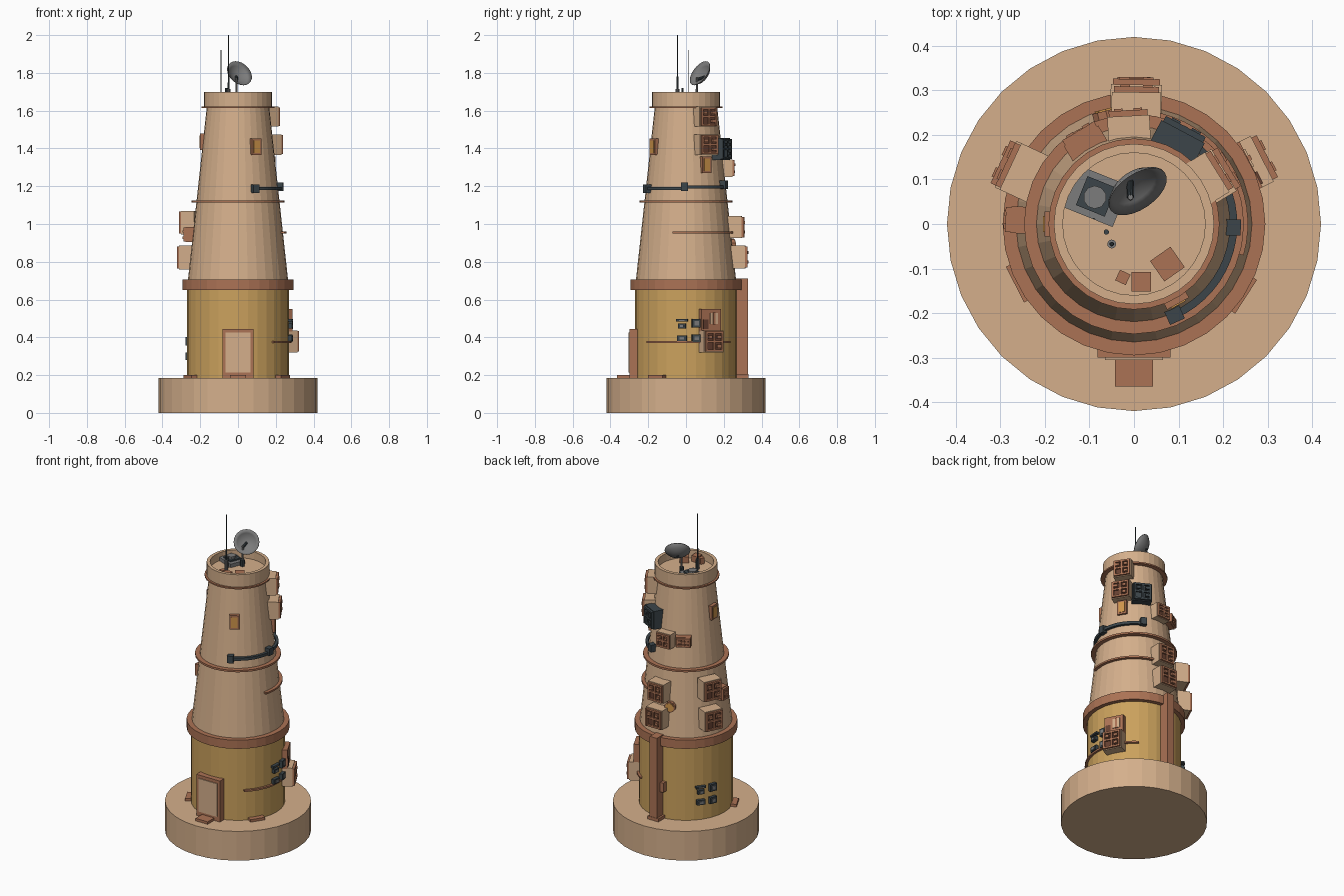
import bpy, bmesh
from math import radians, cos, sin
from mathutils import Matrix, Vector

cube = bpy.data.objects.get("Cube")
if cube:
    bpy.data.objects.remove(cube, do_unlink=True)


def material(name, rgb):
    m = bpy.data.materials.new(name)
    m.use_nodes = True
    m.diffuse_color = (*rgb, 1)
    m.node_tree.nodes["Principled BSDF"].inputs["Base Color"].default_value = (*rgb, 1)
    return m


TAN = material("sand plaster", (0.66, 0.43, 0.26))
BROWN = material("clay brown", (0.41, 0.17, 0.09))
GOLD = material("ochre", (0.60, 0.36, 0.11))
DEEP = material("dark brown", (0.13, 0.05, 0.03))
DARK = material("charcoal", (0.045, 0.06, 0.068))
GREY = material("steel grey", (0.20, 0.20, 0.20))
AMBER = material("amber glass", (0.62, 0.30, 0.07))


def finish(name, bm, mats, smooth=False):
    bmesh.ops.recalc_face_normals(bm, faces=bm.faces)
    for f in bm.faces:
        f.smooth = smooth
    me = bpy.data.meshes.new(name)
    bm.to_mesh(me)
    bm.free()
    for m in mats:
        me.materials.append(m)
    ob = bpy.data.objects.new(name, me)
    bpy.context.collection.objects.link(ob)
    return ob


def lathe(name, profile, mat, a0=0, a1=360, steps=32, closed=False, smooth=False):
    """Turn an (r, z) profile about z, fully or over an arc."""
    bm = bmesh.new()
    a = radians(a0)
    vs = [bm.verts.new((r * cos(a), r * sin(a), z)) for r, z in profile]
    es = [bm.edges.new(p) for p in zip(vs, vs[1:])]
    if closed:
        es.append(bm.edges.new((vs[-1], vs[0])))
    bmesh.ops.spin(bm, geom=vs + es, cent=(0, 0, 0), axis=(0, 0, 1),
                   angle=radians(a1 - a0), steps=steps)
    bmesh.ops.remove_doubles(bm, verts=bm.verts, dist=1e-5)
    bmesh.ops.holes_fill(bm, edges=[e for e in bm.edges if e.is_boundary])
    return finish(name, bm, [mat], smooth)


def band(name, r0, r1, z0, z1, mat, a0=0, a1=360, steps=32):
    return lathe(name, [(r0, z0), (r1, z0), (r1, z1), (r0, z1)], mat, a0, a1, steps, True)


def blocks(name, items, angle=0, origin=(0, 0, 0)):
    """Join boxes (material, centre, size); local x points outward at the angle."""
    bm = bmesh.new()
    mats = []
    place = Matrix.Translation(origin) @ Matrix.Rotation(radians(angle), 4, 'Z')
    for mat, c, s in items:
        if mat not in mats:
            mats.append(mat)
        old = set(bm.faces)
        bmesh.ops.create_cube(bm, size=1, matrix=place @ Matrix.Translation(c) @ Matrix.Diagonal((*s, 1)))
        for f in set(bm.faces) - old:
            f.material_index = mats.index(mat)
    return finish(name, bm, mats)


def rod(name, p0, p1, radius, mat, r2=None):
    bm = bmesh.new()
    p0, p1 = Vector(p0), Vector(p1)
    d = p1 - p0
    m = Matrix.Translation((p0 + p1) / 2) @ d.to_track_quat('Z', 'Y').to_matrix().to_4x4()
    bmesh.ops.create_cone(bm, cap_ends=True, segments=10, radius1=radius,
                          radius2=radius if r2 is None else r2, depth=d.length, matrix=m)
    return finish(name, bm, [mat])


def wall(z):
    return 0.265 - 0.109 * (z - 0.705)


# Tower body
lathe("base_slab", [(0, 0), (0.42, 0), (0.42, 0.185), (0, 0.185)], TAN)
band("lower_drum", 0.2, 0.27, 0.18, 0.66, GOLD)
band("drum_ring", 0.2, 0.295, 0.65, 0.705, BROWN)
lathe("tapered_shaft", [(wall(0.7), 0.7), (wall(1.62), 1.62)], TAN, steps=32)
band("middle_ring", 0.2, 0.247, 1.113, 1.125, BROWN)
band("upper_ring", 0.15, 0.192, 1.613, 1.622, BROWN)
lathe("parapet", [(0, 1.62), (0.18, 1.62), (0.18, 1.7), (0.16, 1.7), (0.16, 1.65), (0, 1.65)], TAN)
band("shaft_pipe", 0.232, 0.256, 0.95, 0.961, BROWN, -16, 82, 16)
band("drum_pipe", 0.265, 0.283, 0.37, 0.381, BROWN, -48, 56, 16)

# Doorway with steps
blocks("doorway", [
    (BROWN, (0.27, 0, 0.315), (0.06, 0.165, 0.26)),
    (TAN, (0.302, 0, 0.32), (0.006, 0.13, 0.21)),
    (BROWN, (0.33, 0, 0.193), (0.07, 0.085, 0.016))], -90)
for side, angle in (("left", -33), ("right", 207)):
    blocks("foot_block_" + side, [(BROWN, (0.275, 0, 0.193), (0.05, 0.09, 0.016))], angle)

# Service duct up the back
blocks("service_duct", [
    (BROWN, (0.285, 0, 0.448), (0.085, 0.05, 0.526)),
    (BROWN, (0.28, 0.035, 0.39), (0.03, 0.025, 0.06)),
    (BROWN, (0.285, 0, 0.195), (0.09, 0.075, 0.02))], 90)


# Louvred window boxes: shell, recessed back panel, lattice and small vents
def window_box(name, angle, r, z0, z1, w, shell=TAN, bars=BROWN, depth=0.075):
    h, z = z1 - z0, (z0 + z1) / 2
    items = [(shell, (r - 0.012 - depth / 2, 0, z), (depth, w, h)),
             (DEEP if bars is BROWN else DARK, (r - 0.011, 0, z), (0.004, w * 0.86, h * 0.86))]
    t = 0.011
    for s in (-1, 0, 1):
        items.append((bars, (r - 0.006, s * (w * 0.46 - t / 2), z), (0.014, t, h * 0.92)))
        items.append((bars, (r - 0.006, 0, z + s * (h * 0.46 - t / 2)), (0.013, w * 0.92, t)))
    for s, k in ((-1, 0.2), (1, -0.22), (1, 0.2)):
        items.append((bars, (r - 0.003, s * w * 0.23, z + k * h), (0.016, w * 0.2, h * 0.14)))
    return blocks(name, items, angle)


window_box("window_box_top", 32, 0.232, 1.515, 1.622, 0.105)
window_box("window_box_upper", 31, 0.248, 1.365, 1.475, 0.11)
window_box("window_box_dark", 62, 0.247, 1.34, 1.455, 0.11, DARK, DARK)
window_box("window_box_back_high", 93, 0.255, 1.25, 1.342, 0.095)
window_box("window_box_back_small", 121, 0.243, 1.265, 1.325, 0.09, BROWN)
window_box("window_box_back_mid", 89, 0.308, 0.925, 1.042, 0.11)
window_box("window_box_back_low", 89, 0.325, 0.765, 0.885, 0.115)
window_box("window_box_side_mid", 155, 0.318, 0.945, 1.07, 0.115)
window_box("window_box_side_low", 155, 0.33, 0.76, 0.885, 0.115)
window_box("window_box_side_small", 178, 0.288, 0.905, 0.985, 0.06, BROWN)
window_box("window_box_drum", 27, 0.335, 0.32, 0.437, 0.115)

# Panel above the drum window box
blocks("drum_panel", [
    (BROWN, (0.275, 0, 0.49), (0.04, 0.115, 0.12)),
    (TAN, (0.296, 0.015, 0.5), (0.006, 0.045, 0.06)),
    (DEEP, (0.296, -0.035, 0.47), (0.008, 0.03, 0.05)),
    (BROWN, (0.298, 0.015, 0.5), (0.009, 0.012, 0.065))], 27)

# Small framed windows
for name, angle, z in (("front", -61, 1.408), ("side", 180, 1.435), ("back", 31, 1.313)):
    r = wall(z)
    blocks("small_window_" + name, [
        (BROWN, (r, 0, z), (0.032, 0.056, 0.088)),
        (AMBER, (r + 0.016, 0, z), (0.006, 0.036, 0.066))], angle)

# Round porthole
a = radians(104)
out = Vector((cos(a), sin(a), 0))
up = Vector((0, 0, 0.89))
rod("porthole_rim", out * 0.22 + up, out * 0.262 + up, 0.033, BROWN)
rod("porthole_glass", out * 0.25 + up, out * 0.266 + up, 0.026, AMBER)

# Power cable and its junction boxes
for i, (a0, a1) in enumerate(((-66, -2), (-2, 64))):
    z = 1.188 + 0.008 * i
    band("cable_%d" % i, 0.215, 0.232, z - 0.009, z + 0.009, DARK, a0, a1, 10)
for i, (angle, z) in enumerate(((-66, 1.187), (-2, 1.197), (64, 1.207))):
    blocks("junction_box_%d" % i, [(DARK, (0.222, 0, z), (0.036, 0.036, 0.045))], angle)


# Clusters of control boxes on the drum: (tangent, height, width, tall)
CLUSTER = ((-0.04, 0.05, 0.06, 0.012), (-0.04, 0.02, 0.04, 0.025), (-0.04, -0.045, 0.05, 0.03),
           (0.035, 0.035, 0.045, 0.045), (0.035, -0.045, 0.045, 0.04))
for name, angle, z in (("side", 4, 0.44), ("back", 151, 0.345)):
    for i, (t, dz, w, h) in enumerate(CLUSTER):
        blocks("control_box_%s_%d" % (name, i),
               [(DARK, (0.272, 0, z + dz), (0.034, w, h)),
                (GREY, (0.289, 0, z + dz), (0.006, w * 0.5, h * 0.5))],
               angle + t / 0.275 * 57.3)

# Roof crates
for i, (x, y, s, turn) in enumerate(((0.075, -0.09, 0.056, 35), (0.016, -0.13, 0.044, 0),
                                     (-0.025, -0.12, 0.026, -25))):
    blocks("roof_crate_%d" % i, [(BROWN, (0, 0, 0), (s, s, 0.04))], turn, (x, y, 1.668))

# Dish mount
blocks("dish_mount", [
    (GREY, (0, 0, 1.66), (0.12, 0.1, 0.025)),
    (DARK, (0, 0, 1.675), (0.07, 0.07, 0.012))], -22, (-0.085, 0.062, 0))
rod("mount_drum", (-0.088, 0.06, 1.67), (-0.088, 0.06, 1.695), 0.026, GREY)
rod("dish_post", (-0.008, 0.055, 1.65), (-0.008, 0.06, 1.775), 0.006, GREY)
rod("dish_foot", (-0.008, 0.055, 1.65), (-0.008, 0.055, 1.69), 0.014, DARK)

# Dish: shallow bowl aimed to the front and up, with a feed arm
dish = lathe("dish", [(0, -0.032), (0.03, -0.027), (0.055, -0.014), (0.074, 0.004),
                      (0.074, 0.008), (0.054, -0.009), (0.03, -0.022), (0, -0.027)],
             GREY, steps=24, smooth=True)
aim = Vector((0.48, -0.7, 0.53)).normalized()
hub = Vector((0.005, 0.078, 1.795))
dish.matrix_world = Matrix.Translation(hub) @ aim.to_track_quat('Z', 'Y').to_matrix().to_4x4()
rod("dish_bracket", hub - aim * 0.03, (-0.008, 0.06, 1.765), 0.008, DARK)

# Aerials
rod("tall_aerial", (-0.05, -0.045, 1.65), (-0.05, -0.045, 2.0), 0.0025, DARK)
rod("tall_aerial_sleeve", (-0.05, -0.045, 1.65), (-0.05, -0.045, 1.78), 0.006, DARK, 0.004)
rod("tall_aerial_foot", (-0.05, -0.045, 1.65), (-0.05, -0.045, 1.715), 0.01, GREY)
rod("side_box_rod", (-0.062, -0.018, 1.65), (-0.062, -0.018, 1.72), 0.006, DARK)
rod("short_aerial", (-0.09, 0.012, 1.65), (-0.09, 0.012, 1.92), 0.002, DARK)
